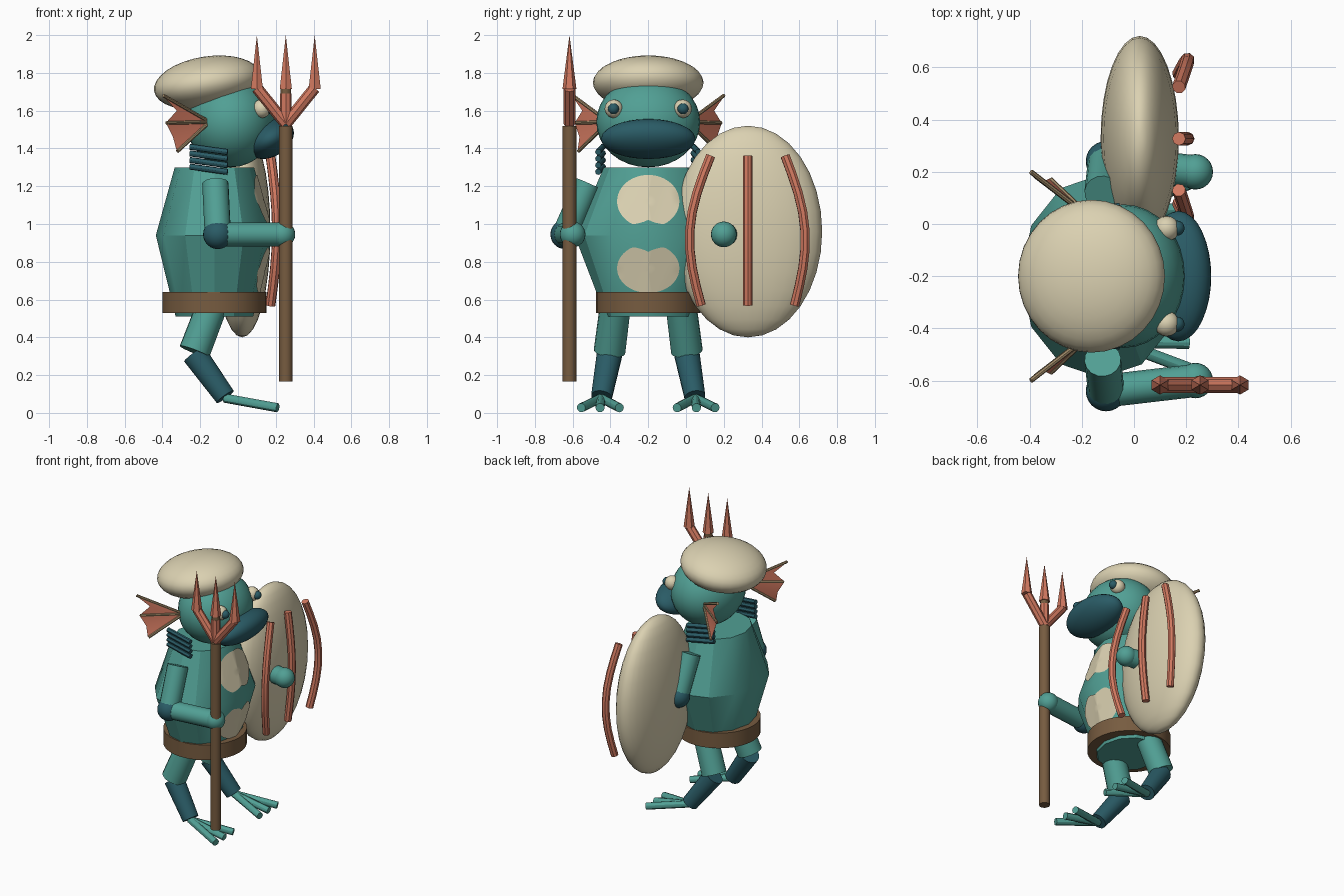
import bpy, bmesh, math
from mathutils import Vector, Matrix
from mathutils.bvhtree import BVHTree

if "Cube" in bpy.data.objects:
    bpy.data.objects.remove(bpy.data.objects["Cube"])

MID = -0.2  # y of the figure's mirror plane


def mat(name, rgb):
    m = bpy.data.materials.new(name)
    m.diffuse_color = [(c / 255) ** 2.2 for c in rgb] + [1]
    m.use_nodes = True
    m.node_tree.nodes["Principled BSDF"].inputs["Base Color"].default_value = m.diffuse_color
    return m


TEAL = mat("teal_skin", (82, 158, 147))
DARK = mat("dark_teal", (46, 92, 102))
CREAM = mat("cream", (218, 208, 176))
CORAL = mat("coral", (208, 120, 96))
BROWN = mat("brown", (118, 92, 66))
TAN = mat("tan", (160, 138, 105))


def finish(name, bm, material):
    bmesh.ops.recalc_face_normals(bm, faces=bm.faces)
    me = bpy.data.meshes.new(name)
    bm.to_mesh(me)
    bm.free()
    me.materials.append(material)
    ob = bpy.data.objects.new(name, me)
    bpy.context.collection.objects.link(ob)
    return ob


def flip(p, s):
    """Mirror a point to the other side of the figure when s is -1."""
    return Vector((p[0], MID + s * (p[1] - MID), p[2]))


def rod(name, a, b, r1, material, r2=None, sides=16):
    a, b = Vector(a), Vector(b)
    d = b - a
    m = Matrix.Translation((a + b) / 2) @ d.to_track_quat('Z', 'Y').to_matrix().to_4x4()
    bm = bmesh.new()
    bmesh.ops.create_cone(bm, cap_ends=True, segments=sides, radius1=r1,
                          radius2=r1 if r2 is None else r2, depth=d.length, matrix=m)
    return finish(name, bm, material)


def ball(name, c, r, material, tilt=0, seg=32, rings=16):
    r = r if isinstance(r, tuple) else (r, r, r)
    m = Matrix.Translation(c) @ Matrix.Rotation(math.radians(tilt), 4, 'Y') @ Matrix.Diagonal((*r, 1))
    bm = bmesh.new()
    bmesh.ops.create_uvsphere(bm, u_segments=seg, v_segments=rings, radius=1, matrix=m)
    return finish(name, bm, material)


def tube(name, pts, r, material):
    cu = bpy.data.curves.new(name, 'CURVE')
    cu.dimensions = '3D'
    cu.bevel_depth, cu.bevel_resolution, cu.use_fill_caps = r, 2, True
    sp = cu.splines.new('POLY')
    sp.points.add(len(pts) - 1)
    for p, co in zip(sp.points, pts):
        p.co = (*co, 1)
    tmp = bpy.data.objects.new(name + "_path", cu)
    bpy.context.collection.objects.link(tmp)
    bm = bmesh.new()
    bm.from_mesh(tmp.to_mesh())
    bpy.data.objects.remove(tmp)
    return finish(name, bm, material)


# Torso: three twelve-sided rings
bm = bmesh.new()
rings = []
for z, rx, ry in ((0.51, 0.205, 0.225), (0.94, 0.31, 0.39), (1.3, 0.21, 0.235)):
    rings.append([bm.verts.new((-0.125 + rx * math.cos(k * math.pi / 6),
                                MID + ry * math.sin(k * math.pi / 6), z)) for k in range(12)])
for lo, hi in zip(rings, rings[1:]):
    for k in range(12):
        j = (k + 1) % 12
        bm.faces.new((lo[k], lo[j], hi[j], hi[k]))
bm.faces.new(rings[0])
bm.faces.new(rings[-1])
bm.normal_update()
skin = BVHTree.FromBMesh(bm)
finish("torso", bm, TEAL)


# Belly patches: thin plates laid on the front of the torso, notched at the middle
def belly(name, zc, h, notch_dir):
    bm = bmesh.new()
    n, steps, loops = 48, 8, []
    for i in range(1, steps + 1):
        loop = []
        for k in range(n):
            a = 2 * math.pi * k / n
            dy, dz = 0.165 * math.cos(a), h * math.sin(a)
            if dz * notch_dir > 0:
                dz -= notch_dir * 0.042 * max(0, 1 - abs(dy) / 0.085)
            y, z = MID + dy * i / steps, zc + dz * i / steps
            hit = skin.ray_cast(Vector((2, y, z)), Vector((-1, 0, 0)))[0]
            loop.append(bm.verts.new((hit.x + 0.006, y, z)))
        loops.append(loop)
    bm.faces.new(loops[0])
    for lo, hi in zip(loops, loops[1:]):
        for k in range(n):
            j = (k + 1) % n
            bm.faces.new((lo[k], hi[k], hi[j], lo[j]))
    finish(name, bm, CREAM)


belly("chest_patch", 1.12, 0.14, -1)
belly("belly_patch", 0.765, 0.13, 1)

# Belt
rod("belt", (-0.125, MID, 0.53), (-0.125, MID, 0.64), 0.276, BROWN, sides=32)

# Head, mouth and cap
ball("head", (-0.04, MID, 1.54), (0.235, 0.275, 0.24), TEAL)
ball("mouth", (0.17, MID, 1.45), (0.135, 0.25, 0.094), DARK, tilt=-30)
ball("cap", (-0.163, MID, 1.748), (0.285, 0.293, 0.139), CREAM, tilt=-9)

for s, side in ((1, "right"), (-1, "left")):
    # Eyes
    ball(side + "_eye", flip((0.125, -0.382, 1.61), s), 0.049, CREAM, seg=16, rings=10)
    ball(side + "_pupil", flip((0.165, -0.384, 1.61), s), 0.029, DARK, seg=16, rings=10)

    # Ear fin: webbing with three rays
    root = flip((-0.15, -0.41, 1.54), s)
    edge = [flip(p, s) for p in ((-0.395, -0.60, 1.68), (-0.32, -0.545, 1.60), (-0.378, -0.585, 1.535),
                                 (-0.34, -0.56, 1.46), (-0.32, -0.57, 1.385))]
    bm = bmesh.new()
    for off in (-0.004, 0.004):
        shift = Vector((off, off * s, 0))
        vs = [bm.verts.new(p + shift) for p in [root] + edge]
        for k in range(1, 5):
            bm.faces.new((vs[0], vs[k], vs[k + 1]))
    finish(side + "_ear_fin", bm, CORAL)
    for tip in edge[::2]:
        rod(side + "_fin_ray", root, tip, 0.010, TAN, sides=8)

    # Gills
    for k in range(4):
        z = 1.395 - 0.035 * k
        rod(side + "_gill", flip((-0.255, -0.44, z + 0.014), s),
            flip((-0.055, -0.465, z - 0.014), s), 0.016, DARK, sides=12)

    # Arm
    elbow, hand = flip((-0.107, -0.64, 0.945), s), flip((0.235, -0.6, 0.945), s)
    rod(side + "_upper_arm", flip((-0.12, -0.52, 1.215), s), elbow, 0.07, TEAL)
    ball(side + "_elbow", elbow, 0.078, DARK, seg=24, rings=12)
    rod(side + "_forearm", elbow, hand, 0.063, TEAL)
    ball(side + "_hand", hand, 0.068, TEAL, seg=24, rings=12)

    # Leg and three toes
    rod(side + "_thigh", flip((-0.14, -0.375, 0.56), s), flip((-0.23, -0.405, 0.325), s), 0.082, TEAL, 0.084)
    rod(side + "_shin", flip((-0.23, -0.405, 0.31), s), flip((-0.068, -0.447, 0.085), s), 0.068, DARK, 0.056)
    for y in (-0.555, -0.455, -0.352):
        rod(side + "_toe", flip((-0.07, -0.45, 0.078), s), flip((0.21, y, 0.027), s), 0.024, TEAL, sides=12)

# Shield with three bowed bars
ball("shield", (0.022, 0.328, 0.96), (0.15, 0.393, 0.56), CREAM)
for bow, y_top, y_low in ((-0.085, 0.13, 0.08), (0, 0.327, 0.327), (0.08, 0.525, 0.575)):
    pts = []
    for k in range(9):
        t = k / 8
        b = math.sin(math.pi * t)
        pts.append((0.172 + 0.034 * b, y_top + (y_low - y_top) * t + bow * b, 1.36 - 0.79 * t))
    tube("shield_bar", pts, 0.026, CORAL)

# Trident
Y = -0.617
rod("trident_staff", (0.253, Y, 0.165), (0.253, Y, 1.52), 0.036, BROWN)
rod("trident_collar", (0.253, Y, 1.68), (0.253, Y, 1.72), 0.028, BROWN, sides=12)
for x in (0.1, 0.253, 0.406):
    top = 1.69 if x == 0.253 else 1.72
    rod("trident_arm", (0.253, Y, 1.53), (x, Y, top), 0.031, CORAL, sides=8)
    rod("trident_tip", (x, Y, 1.715), (x, Y, 2.0), 0.037, CORAL, 0, sides=6)

# Smooth rounded parts, keep hard edges
bpy.ops.object.select_all(action='DESELECT')
for ob in bpy.context.scene.objects:
    ob.select_set(True)
    bpy.context.view_layer.objects.active = ob
bpy.ops.object.shade_smooth_by_angle(angle=math.radians(30))
